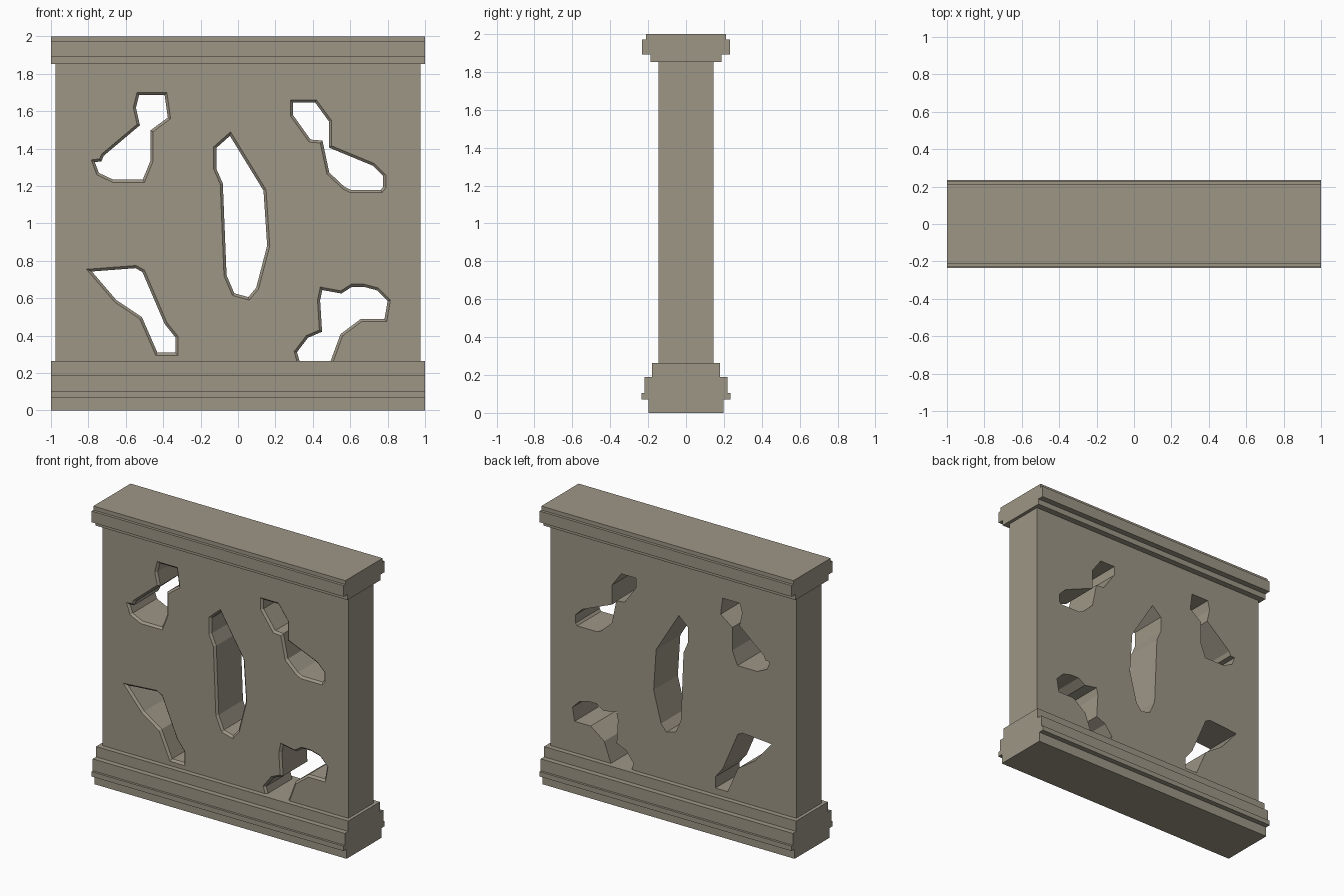
import bpy
import bmesh
from mathutils import Vector

default_cube = bpy.data.objects.get("Cube")
if default_cube:
    bpy.data.objects.remove(default_cube, do_unlink=True)

# One stone colour for every part
stone = bpy.data.materials.new("warm_grey_stone")
stone.use_nodes = True
stone.diffuse_color = (0.34, 0.305, 0.24, 1)
stone.node_tree.nodes["Principled BSDF"].inputs["Base Color"].default_value = stone.diffuse_color

WALL_HALF_WIDTH = 0.976
WALL_HALF_DEPTH = 0.144
CHAMFER = 0.014


def loft(name, rings):
    """Make a closed solid by joining equal rings of points, capped at both ends."""
    bm = bmesh.new()
    loops = [[bm.verts.new(point) for point in ring] for ring in rings]
    for first, second in zip(loops, loops[1:]):
        count = len(first)
        for i in range(count):
            j = (i + 1) % count
            bm.faces.new((first[i], first[j], second[j], second[i]))
    bm.faces.new(loops[0])
    bm.faces.new(loops[-1])
    bmesh.ops.recalc_face_normals(bm, faces=bm.faces)
    mesh = bpy.data.meshes.new(name)
    bm.to_mesh(mesh)
    bm.free()
    mesh.materials.append(stone)
    obj = bpy.data.objects.new(name, mesh)
    bpy.context.collection.objects.link(obj)
    return obj


def moulding(name, steps):
    """Extrude a mirrored stepped profile across the full width."""
    half = []
    for depth, low, high in steps:
        half += [(depth, low), (depth, high)]
    profile = half + [(-y, z) for y, z in reversed(half)]
    return loft(name, [[(x, y, z) for y, z in profile] for x in (-1, 1)])


def inset(outline, amount):
    """Shrink a clockwise outline evenly, with mitred corners."""
    result = []
    for i, point in enumerate(outline):
        before = (point - outline[i - 1]).normalized()
        after = (outline[(i + 1) % len(outline)] - point).normalized()
        normal_a = Vector((before.y, -before.x))
        normal_b = Vector((after.y, -after.x))
        scale = amount / max(1 + normal_a.dot(normal_b), 0.3)
        result.append(point + (normal_a + normal_b) * scale)
    return result


# Stepped base and cap: half depth, bottom, top of each step
moulding("base_moulding", [
    (0.197, 0, 0.07), (0.234, 0.07, 0.105),
    (0.218, 0.105, 0.19), (0.18, 0.19, 0.264)])
moulding("cap_moulding", [
    (0.188, 1.852, 1.892), (0.231, 1.892, 1.972), (0.211, 1.972, 2)])

# Wall slab, running slightly into base and cap
corners = [(-WALL_HALF_WIDTH, 0.2), (WALL_HALF_WIDTH, 0.2),
           (WALL_HALF_WIDTH, 1.9), (-WALL_HALF_WIDTH, 1.9)]
wall = loft("pierced_wall", [[(x, y, z) for x, z in corners]
                             for y in (-WALL_HALF_DEPTH, WALL_HALF_DEPTH)])

# Outlines of the openings in hundredths, clockwise from the front
openings = {
    "upper_right_opening": [
        (-54, 170), (-38, 170), (-36, 156), (-45.5, 149), (-45.5, 133),
        (-50, 122), (-67, 122), (-75.5, 126), (-78.5, 134), (-74, 134.5),
        (-73, 137), (-54, 153), (-56, 162)],
    "centre_opening": [
        (-4, 149), (15, 118), (17, 88), (11, 65), (6, 59), (-3, 61.5),
        (-7.5, 72), (-9.5, 121), (-13, 129), (-13, 141)],
    "upper_left_opening": [
        (28, 166), (42, 166), (50, 155), (50, 141.5), (73, 132), (79, 126),
        (79, 119), (77, 116.5), (60, 116.5), (56, 118.5), (47.5, 126.5),
        (44, 143), (38, 143.5), (28, 157.5)],
    "lower_right_opening": [
        (-81, 75.5), (-54.5, 77.5), (-50, 75), (-38, 47), (-32, 39.5),
        (-32, 29.5), (-44, 29.5), (-52.5, 49), (-66, 58)],
    "lower_left_opening": [
        (44, 66), (55, 64), (60.5, 67.5), (67.5, 67.5), (75, 65.5),
        (81.5, 59), (79.5, 47.5), (66, 47.5), (56, 40), (49, 21),
        (33, 21), (30, 31.5), (36.5, 40), (43.5, 43), (42.5, 59)],
}

# Cut each opening, with a narrow chamfer on the front edge only
cutters = []
for name, points in openings.items():
    outer = [Vector(p) / 100 for p in points]
    inner = inset(outer, CHAMFER)
    front = -WALL_HALF_DEPTH
    layers = [(outer, front - 0.1), (outer, front),
              (inner, front + CHAMFER), (inner, WALL_HALF_DEPTH + 0.1)]
    cutter = loft(name + "_cutter", [[(p.x, y, p.y) for p in ring] for ring, y in layers])
    cutter.hide_render = True
    cutters.append(cutter)
    cut = wall.modifiers.new(name, "BOOLEAN")
    cut.operation = "DIFFERENCE"
    cut.solver = "EXACT"
    cut.object = cutter

# Apply the cuts and remove the helpers
bpy.context.view_layer.objects.active = wall
wall.select_set(True)
for name in openings:
    bpy.ops.object.modifier_apply(modifier=name)
for cutter in cutters:
    bpy.data.objects.remove(cutter, do_unlink=True)
